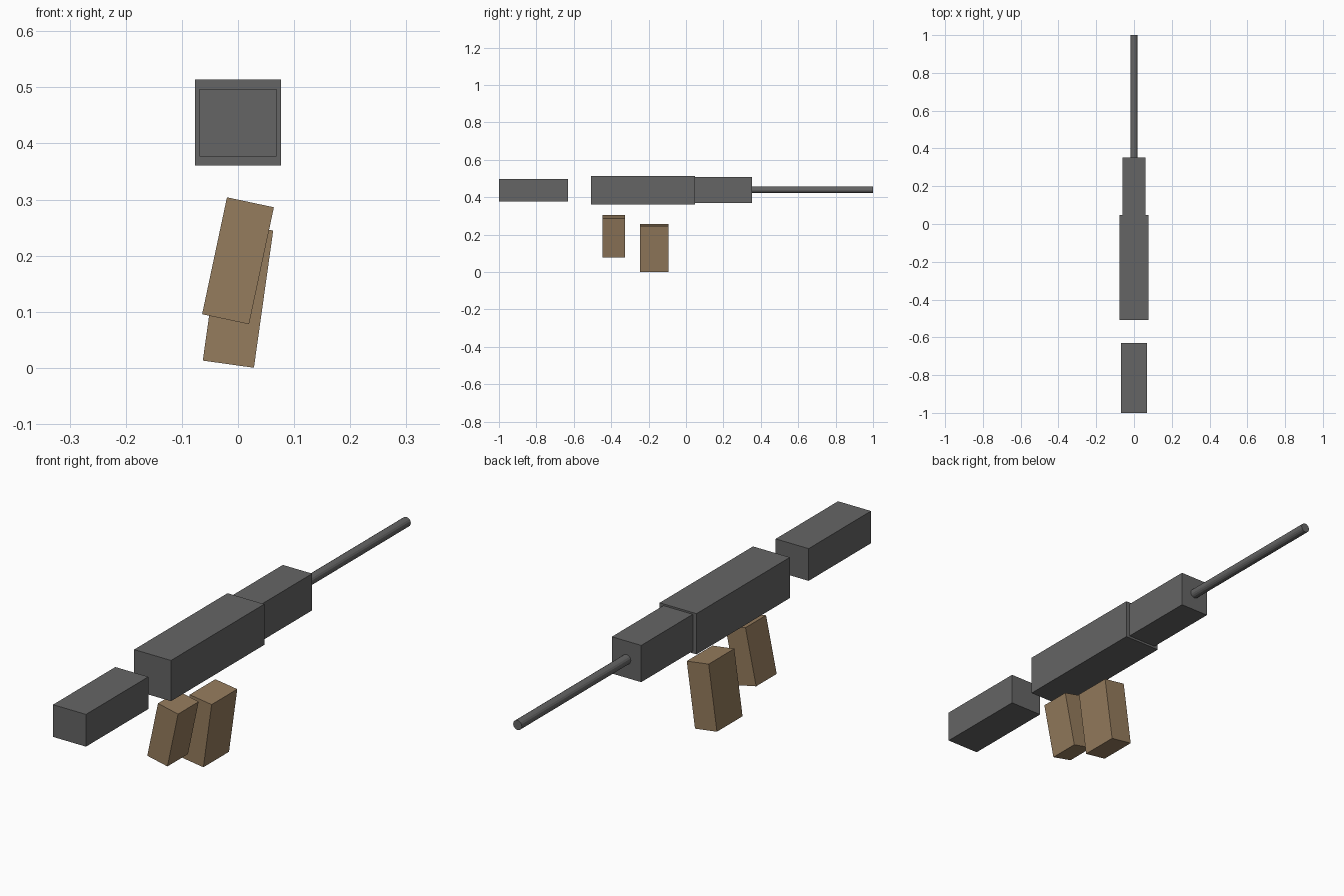
import bpy
from math import radians

if "Cube" in bpy.data.objects:
    bpy.data.objects.remove(bpy.data.objects["Cube"])


def material(name, color):
    m = bpy.data.materials.new(name)
    m.diffuse_color = (*color, 1)
    m.use_nodes = True
    m.node_tree.nodes["Principled BSDF"].inputs["Base Color"].default_value = m.diffuse_color
    return m


METAL = material("dark_metal", (0.13, 0.13, 0.13))
WOOD = material("brown_wood", (0.3, 0.2, 0.11))


def box(name, size, center, mat, lean=0):
    """Box of full size, leaned sideways about the y axis."""
    bpy.ops.mesh.primitive_cube_add(size=1, location=center,
                                    rotation=(0, radians(lean), 0))
    ob = bpy.context.object
    ob.name = name
    ob.scale = size
    bpy.ops.object.transform_apply(location=False, rotation=False, scale=True)
    ob.data.materials.append(mat)
    return ob


def span_box(name, width, height, y0, y1, z):
    return box(name, (width, y1 - y0, height), (0, (y0 + y1) / 2, z), METAL)


# Body blocks along the y axis
span_box("stock", 0.137, 0.121, -1.0, -0.63, 0.437)
span_box("receiver", 0.153, 0.153, -0.507, 0.047, 0.4375)
span_box("handguard", 0.122, 0.138, 0.047, 0.353, 0.4385)

# Barrel
y0, y1 = 0.34, 1.0
bpy.ops.mesh.primitive_cylinder_add(vertices=16, radius=0.018, depth=y1 - y0,
                                    location=(0, (y0 + y1) / 2, 0.439),
                                    rotation=(radians(90), 0, 0))
barrel = bpy.context.object
barrel.name = "barrel"
barrel.data.materials.append(METAL)

# Leaning grip and magazine
box("grip", (0.0855, 0.122, 0.213), (0, -0.386, 0.191), WOOD, 12)
box("magazine", (0.092, 0.152, 0.247), (0, -0.17, 0.129), WOOD, 8)
